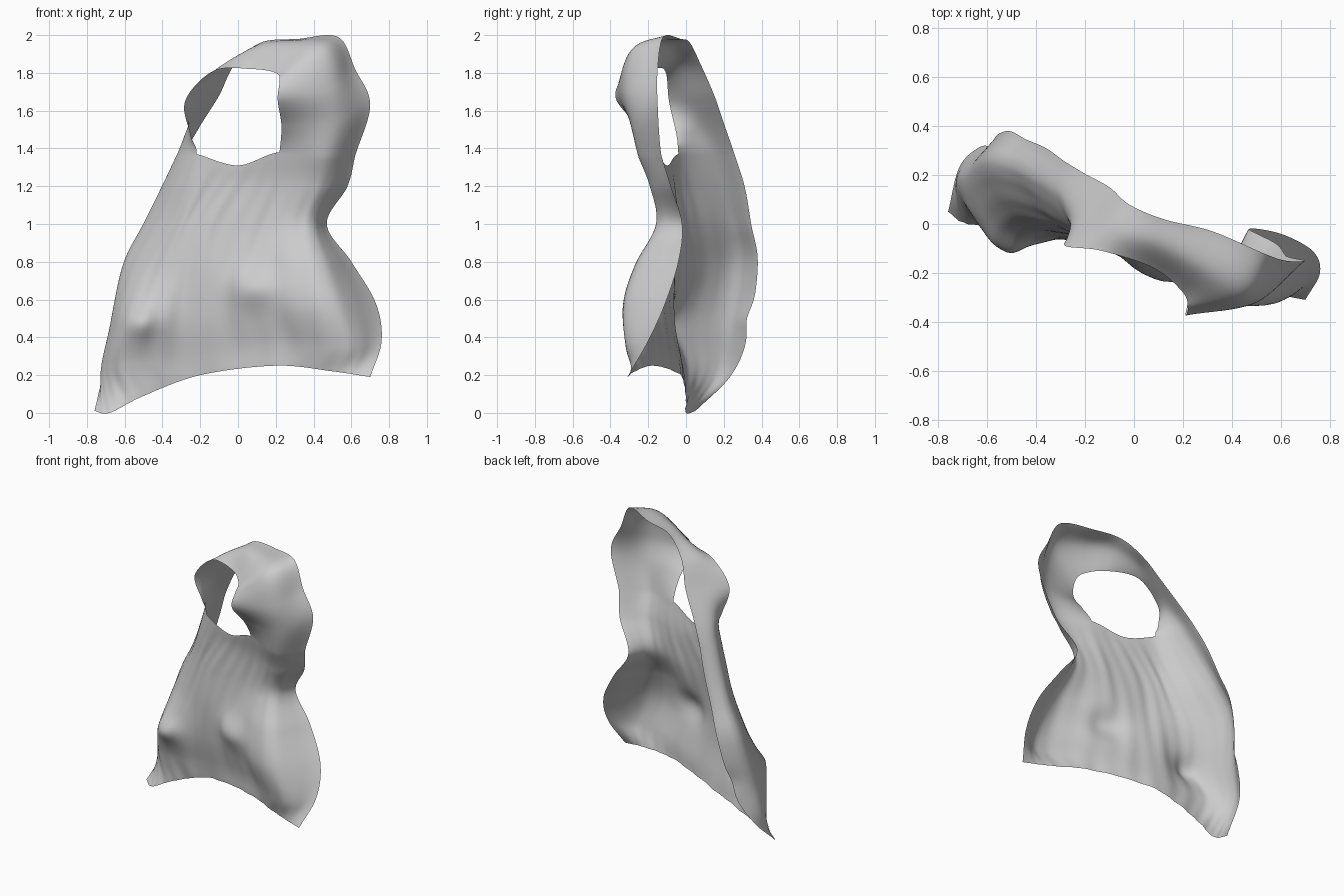
import bpy, bmesh, math
from mathutils import Vector as V

if "Cube" in bpy.data.objects:
    bpy.data.objects.remove(bpy.data.objects["Cube"])

SEG = 12  # samples per control span


def spline(pts, t):
    """Catmull-Rom point at parameter t, ends extrapolated."""
    n = len(pts) - 1
    i = min(int(t), n - 1)
    f = t - i
    p1, p2 = pts[i], pts[i + 1]
    p0 = pts[i - 1] if i > 0 else p1 * 2 - p2
    p3 = pts[i + 2] if i + 2 <= n else p2 * 2 - p1
    return 0.5 * (2 * p1 + (p2 - p0) * f + (2 * p0 - 5 * p1 + 4 * p2 - p3) * f * f
                  + (3 * p1 - p0 - 3 * p2 + p3) * f ** 3)


def patch(bm, rows, u_span, v_span, tweak=None):
    """Smooth sheet through rows of control points, over the given spans."""
    us = [u_span[0] + i / SEG for i in range((u_span[1] - u_span[0]) * SEG + 1)]
    vs = [v_span[0] + i / SEG for i in range((v_span[1] - v_span[0]) * SEG + 1)]
    grid = []
    for v in vs:
        line = []
        for u in us:
            p = spline([spline(r, u) for r in rows], v)
            if tweak:
                p = tweak(p, u, v)
            line.append(bm.verts.new(p))
        grid.append(line)
    for j in range(len(vs) - 1):
        for i in range(len(us) - 1):
            bm.faces.new((grid[j][i], grid[j][i + 1], grid[j + 1][i + 1], grid[j + 1][i]))


def points(rows):
    return [[V(p) for p in r] for r in rows]


# front panel: cross profiles from hem up to neckline, left rear edge to right rear edge
body = points([
    [(-.76, .05, .01), (-.68, 0, .0), (-.5, 0, .09), (-.2, -.03, .2), (.2, -.17, .25), (.5, -.27, .22), (.7, -.31, .19)],
    [(-.71, .24, .2), (-.72, .14, .22), (-.59, -.01, .26), (-.22, -.04, .3), (.18, -.17, .36), (.55, -.32, .35), (.76, -.2, .38)],
    [(-.61, .33, .42), (-.68, .18, .45), (-.56, -.06, .47), (-.24, -.07, .5), (.1, -.18, .56), (.48, -.335, .57), (.73, -.11, .58)],
    [(-.52, .38, .78), (-.61, .24, .78), (-.48, .02, .75), (-.22, -.08, .75), (.08, -.15, .78), (.42, -.27, .78), (.6, -.04, .8)],
    [(-.44, .345, 1), (-.5, .22, 1), (-.36, .01, 1), (-.17, -.07, 1), (.13, -.12, 1), (.37, -.155, 1), (.47, -.02, 1)],
    [(-.36, .31, 1.2), (-.40, .17, 1.2), (-.28, -.02, 1.2), (-.06, -.08, 1.2), (.2, -.13, 1.2), (.43, -.19, 1.2), (.58, -.08, 1.2)],
    [(-.29, .26, 1.36), (-.32, .12, 1.37), (-.22, -.04, 1.37), (0, -.1, 1.31), (.22, -.17, 1.38), (.46, -.25, 1.35), (.62, -.13, 1.36)],
])

# shoulder strap and cap: stations of outer edge, middle, neck edge
strap = points([
    [(-.2, .205, 1.52), (-.27, .08, 1.5), (-.25, -.05, 1.47)],
    [(-.1, .15, 1.68), (-.19, .03, 1.66), (-.28, -.09, 1.65)],
    [(-.02, .08, 1.84), (-.08, -.02, 1.84), (-.13, -.11, 1.81)],
    [(.12, .02, 1.96), (.1, -.09, 1.93), (.08, -.18, 1.82)],
    [(.32, -.03, 1.98), (.27, -.18, 1.95), (.2, -.28, 1.8)],
    [(.53, -.12, 1.99), (.44, -.29, 1.92), (.22, -.345, 1.76)],
    [(.62, -.15, 1.82), (.5, -.32, 1.72), (.21, -.37, 1.66)],
    [(.7, -.15, 1.63), (.51, -.29, 1.54), (.23, -.26, 1.52)],
])


def bump(p, x, z, w, h):
    return math.exp(-((p.x - x) / w) ** 2 - ((p.z - z) / h) ** 2)


def folds(p, u, v):
    """Faint vertical drape folds plus the gathered puckers of the chest."""
    fade = math.sin(math.pi * u / 6) * min(1, (6 - v) * .6)
    p.y += fade * (.003 * math.sin(u * 9 + v * .6) + .003 * math.sin(u * 17 - v))
    p.y -= .055 * bump(p, .08, .66, .12, .10) + .045 * bump(p, -.52, .48, .09, .08)
    return p


bm = bmesh.new()
patch(bm, body, (0, 6), (0, 6), folds)

# the strap continues the panel's left columns and comes down on its right columns
left = [r[:4] for r in body[5:]]
right = [[r[6], r[5], r[4], r[3]] for r in (body[6], body[5])]
middle = [s + [s[2] * 2 - s[1]] for s in strap]
patch(bm, left + middle + right, (0, 2), (1, len(strap) + 2))

bmesh.ops.remove_doubles(bm, verts=bm.verts, dist=.0015)
bmesh.ops.recalc_face_normals(bm, faces=bm.faces)
mesh = bpy.data.meshes.new("draped_garment")
bm.to_mesh(mesh)
bm.free()
garment = bpy.data.objects.new("draped_garment", mesh)
bpy.context.collection.objects.link(garment)
for f in mesh.polygons:
    f.use_smooth = True
